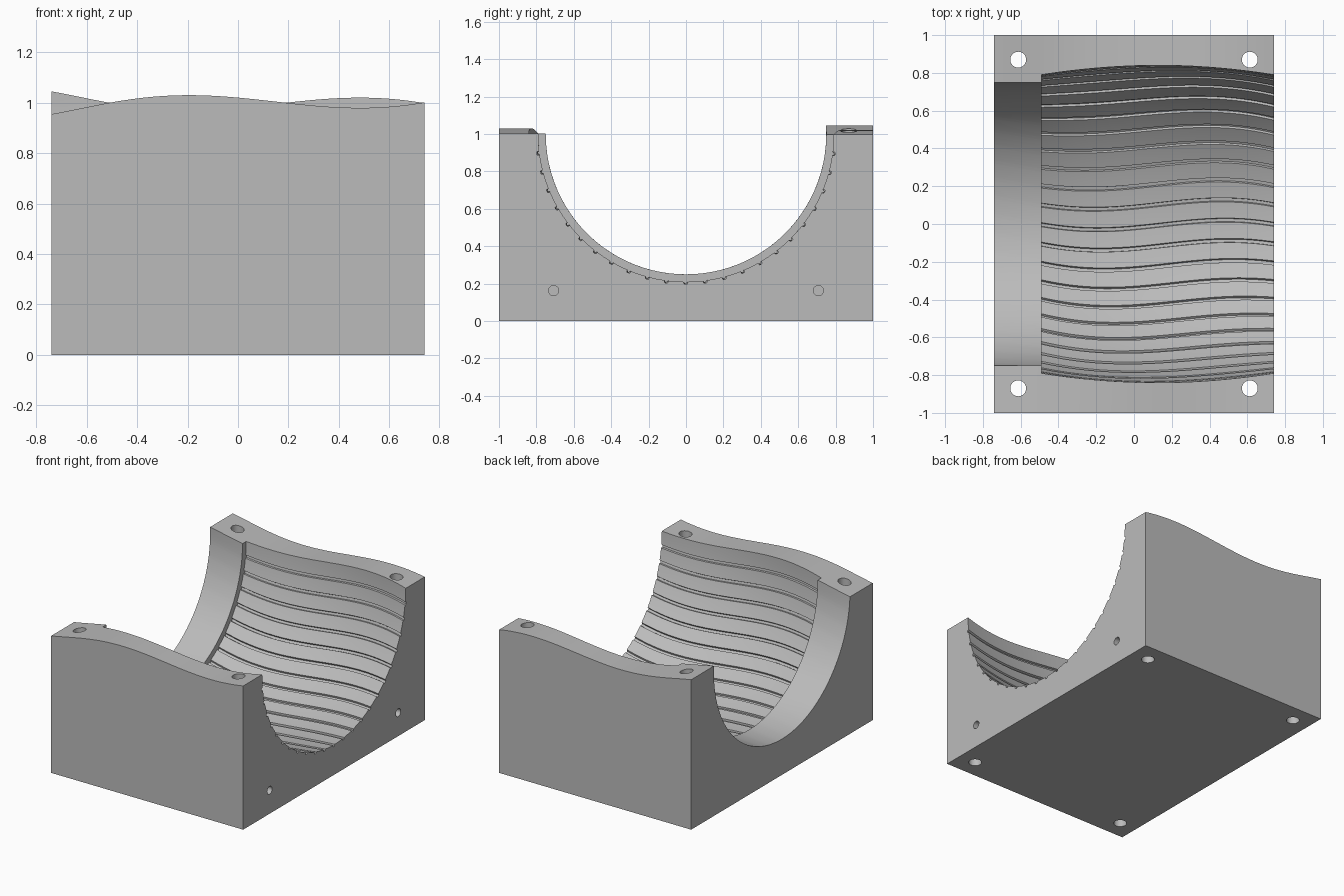
import bpy, bmesh, math
from mathutils import Matrix

cube = bpy.data.objects.get("Cube")
if cube:
    bpy.data.objects.remove(cube, do_unlink=True)

HALF_X, STEP_X = 0.74, -0.49
LIP_R, CAVITY_R, BULGE = 0.75, 0.79, 0.05
GROOVE_HALF, GROOVE_DEPTH = 0.011, 0.013

grey = bpy.data.materials.new("light_grey")
grey.use_nodes = True
colour = (0.5, 0.5, 0.5, 1)
grey.diffuse_color = colour
grey.node_tree.nodes["Principled BSDF"].inputs["Base Color"].default_value = colour


def wave(x):
    """Height offset of the parting surface along the block."""
    q = 0.143 + 0.23 * (x + 0.74) - 0.17 * (x + 0.74) * (x + 0.2)
    return q * (x + 0.51) * (x - 0.19) * (x - 0.73)


def barrel(x):
    """Cavity radius, widest halfway along."""
    mid = (STEP_X + HALF_X) / 2
    return CAVITY_R + BULGE * (1 - ((x - mid) / (HALF_X - mid)) ** 2)


def section(x, r, outer_r, depth):
    """Closed outline across the block: walls, top lands and grooved arc."""
    a = wave(x)
    twist = math.asin(a / r)
    w = GROOVE_HALF / r
    arc = [(-math.pi / 2, 0)]
    step = math.radians(7.5)
    for k in range(-11, 12):
        c = k * step
        arc += [(c - step / 2, 0), (c - w, 0), (c - w * 0.7, depth),
                (c + w * 0.7, depth), (c + w, 0)]
    arc += [(11.5 * step, 0), (math.pi / 2, 0)]
    edge = outer_r * math.cos(twist)
    pts = [(-1, 0), (-1, 1 + a), (-edge, 1 + a)]
    for ang, d in arc:
        pts.append(((r + d) * math.sin(ang - twist), 1 - (r + d) * math.cos(ang - twist)))
    pts += [(edge, 1 - a), (1, 1 - a), (1, 0)]
    return [(x, y, z) for y, z in pts]


def spread(a, b, n):
    return [a + (b - a) * i / n for i in range(n + 1)]


# Block lofted along x: plain lip, then the wider grooved cavity
rings = [section(x, LIP_R, CAVITY_R, 0) for x in spread(-HALF_X, STEP_X, 8)]
rings += [section(x, barrel(x), barrel(x), GROOVE_DEPTH) for x in spread(STEP_X, HALF_X, 40)]
bm = bmesh.new()
loops = [[bm.verts.new(p) for p in ring] for ring in rings]
count = len(loops[0])
for a, b in zip(loops, loops[1:]):
    for i in range(count):
        j = (i + 1) % count
        bm.faces.new((a[i], a[j], b[j], b[i]))
bm.faces.new(loops[0])
bm.faces.new(loops[-1])
bmesh.ops.remove_doubles(bm, verts=bm.verts, dist=1e-5)
bmesh.ops.recalc_face_normals(bm, faces=bm.faces)
mesh = bpy.data.meshes.new("mould_block")
bm.to_mesh(mesh)
bm.free()
block = bpy.data.objects.new("mould_block", mesh)
bpy.context.collection.objects.link(block)
mesh.materials.append(grey)

# Four bolt holes through the lands and two blind pin holes in the end
bm = bmesh.new()


def hole(centre, radius, length, turn=Matrix()):
    bmesh.ops.create_cone(bm, cap_ends=True, segments=32, radius1=radius, radius2=radius,
                          depth=length, matrix=Matrix.Translation(centre) @ turn)


for sy in (-1, 1):
    for sx in (-1, 1):
        hole((sx * 0.613, sy * 0.87, 0.5), 0.042, 2)
    hole((HALF_X, sy * 0.708, 0.163), 0.027, 0.4, Matrix.Rotation(math.pi / 2, 4, "Y"))
cut_mesh = bpy.data.meshes.new("hole_cutter")
bm.to_mesh(cut_mesh)
bm.free()
cut_mesh.materials.append(grey)
cutter = bpy.data.objects.new("hole_cutter", cut_mesh)
bpy.context.collection.objects.link(cutter)
cutter.hide_render = True

drill = block.modifiers.new("drill_holes", "BOOLEAN")
drill.operation = "DIFFERENCE"
drill.solver = "EXACT"
drill.object = cutter
bpy.context.view_layer.objects.active = block
block.select_set(True)
bpy.ops.object.modifier_apply(modifier=drill.name)
bpy.data.objects.remove(cutter, do_unlink=True)

# Smooth cavity with crisp edges
bpy.ops.object.shade_smooth_by_angle(angle=math.radians(25))
